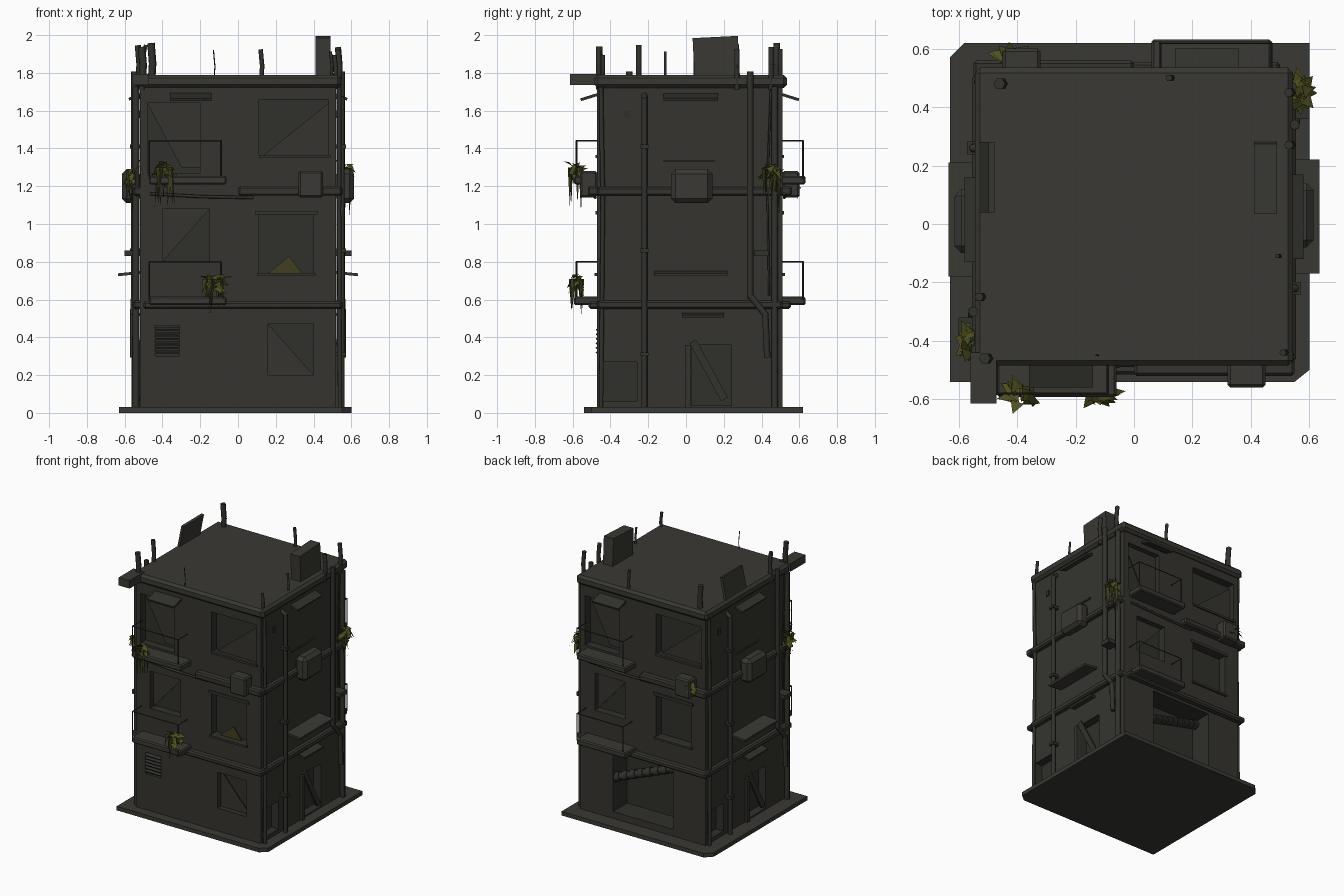
import bpy, bmesh, math, random
from mathutils import Vector, Matrix

random.seed(4)
cube = bpy.data.objects.get("Cube")
if cube:
    bpy.data.objects.remove(cube, do_unlink=True)


def material(name, *rgb):
    m = bpy.data.materials.new(name)
    m.use_nodes = True
    m.diffuse_color = (*rgb, 1)
    m.node_tree.nodes["Principled BSDF"].inputs["Base Color"].default_value = (*rgb, 1)
    return m


CONCRETE = material("concrete", .041, .04, .033)
WALL = material("sooty wall", .035, .034, .028)
DARK = material("dark recess", .029, .029, .024)
METAL = material("weathered metal", .031, .031, .026)
LEAF = material("olive leaves", .08, .08, .015)
STEM = material("dark olive stems", .05, .05, .015)
MID_Y = .02


def finish(name, bm, mat, twin):
    """Make an object; twin adds a copy turned half round the building's axis."""
    me = bpy.data.meshes.new(name)
    bmesh.ops.recalc_face_normals(bm, faces=bm.faces)
    bm.to_mesh(me)
    bm.free()
    me.materials.append(mat)
    ob = bpy.data.objects.new(name, me)
    bpy.context.collection.objects.link(ob)
    if twin:
        other = ob.copy()
        other.name = name + "_opposite"
        other.rotation_euler.z = math.pi
        other.location.y = 2 * MID_Y
        bpy.context.collection.objects.link(other)
    return ob


def box(name, x, y, z, mat=CONCRETE, twin=True, tilt=0, axis='X', bevel=0):
    bm = bmesh.new()
    mid = Vector([sum(r) / 2 for r in (x, y, z)])
    size = [r[1] - r[0] for r in (x, y, z)]
    bmesh.ops.create_cube(bm, size=1, matrix=Matrix.Translation(mid)
                          @ Matrix.Rotation(tilt, 4, axis) @ Matrix.Diagonal((*size, 1)))
    if bevel:
        bmesh.ops.bevel(bm, geom=bm.edges[:], offset=bevel, segments=1, affect='EDGES')
    return finish(name, bm, mat, twin)


def pipe(name, points, r, mat=METAL, twin=True, sides=8):
    bm = bmesh.new()
    pts = [Vector(p) for p in points]
    for a, b in zip(pts, pts[1:]):
        d = b - a
        bmesh.ops.create_cone(bm, cap_ends=True, segments=sides, radius1=r, radius2=r,
                              depth=d.length + r * .8, matrix=Matrix.Translation((a + b) / 2)
                              @ d.to_track_quat('Z', 'Y').to_matrix().to_4x4())
    ob = finish(name, bm, mat, twin)
    for p in ob.data.polygons:
        p.use_smooth = len(p.vertices) == 4 and sides > 4
    return ob


def plate(name, pts, mat=WALL, twin=True, offset=(0, .006, 0)):
    bm = bmesh.new()
    face = bm.faces.new([bm.verts.new(p) for p in pts])
    ext = bmesh.ops.extrude_face_region(bm, geom=[face])
    bmesh.ops.translate(bm, vec=offset,
                        verts=[v for v in ext["geom"] if isinstance(v, bmesh.types.BMVert)])
    return finish(name, bm, mat, twin)


def plant(name, centre, width, depth, drop, leaves=26, strands=12):
    """A spreading crown of leaves with darker strands hanging below it."""
    crown, tail = bmesh.new(), bmesh.new()
    c = Vector(centre)
    for i in range(leaves):
        a = random.uniform(0, math.tau)
        out = Vector((math.cos(a) * width, math.sin(a) * depth, 0))
        root = c + out * random.uniform(0, .4) + Vector((0, 0, random.uniform(-.03, .04)))
        tip = root + out * random.uniform(.4, .7) + Vector((0, 0, random.uniform(-.07, .02)))
        side = Vector((-math.sin(a), math.cos(a), .4)) * .024
        crown.faces.new([crown.verts.new(p) for p in (root - side, tip, root + side)])
    for i in range(strands):
        root = c + Vector((random.uniform(-.5, .5) * width, random.uniform(-.5, .5) * depth, .02))
        tip = root + Vector((random.uniform(-.02, .02), 0, -drop * random.uniform(.4, 1)))
        a = random.uniform(0, math.pi)
        side = Vector((math.cos(a), math.sin(a), 0)) * .013
        tail.faces.new([tail.verts.new(p) for p in (root - side, tip, root + side)])
    finish(name + "_leaves", crown, LEAF, False)
    finish(name + "_strands", tail, STEM, False)


# Ground slab with two clipped corners, main block and cornice
outline = [(-.63, -.54), (.55, -.54), (.6, -.5), (.6, .62), (-.58, .62), (-.63, .57)]
plate("ground_slab", [(x, y, 0) for x, y in outline], CONCRETE, False, (0, 0, .03))
body = box("main_block", (-.52, .52), (-.47, .51), (.02, 1.76), twin=False)
box("roof_cornice", (-.545, .545), (-.485, .535), (1.72, 1.79), twin=False, bevel=.018)

# Window and door recesses: (x or y range, z range)
front_openings = [((.11, .48), (1.36, 1.66)), ((-.48, -.2), (1.27, 1.64)),
                  ((-.4, -.15), (.8, 1.08)), ((.11, .4), (.74, 1.05))]
ground_openings = [((.16, .4), (.2, .47)), ((-.44, -.31), (.3, .46))]
side_openings = [((-.45, -.26), (.06, .27)), ((.03, .24), (.04, .36))]
for u, z in front_openings:
    box("front_cutter", u, (-.6, -.41), z)
for u, z in ground_openings:
    box("ground_cutter", u, (-.6, -.41), z, twin=False)
for u, z in side_openings:
    box("side_cutter", (.46, .7), u, z)
box("loading_bay_cutter", (-.25, .25), (.34, .6), (.08, .53), twin=False)
cutters = [o for o in bpy.data.objects if "_cutter" in o.name]
for ob in cutters:
    ob.hide_render = True
    mod = body.modifiers.new("opening", 'BOOLEAN')
    mod.operation = 'DIFFERENCE'
    mod.solver = 'EXACT'
    mod.object = ob
bpy.context.view_layer.update()
cut = bpy.data.meshes.new_from_object(body.evaluated_get(bpy.context.evaluated_depsgraph_get()))
body.modifiers.clear()
body.data = cut
cut.materials.clear()
cut.materials.append(WALL)
cut.materials.append(DARK)
for p in cut.polygons:
    x, y, z = p.center
    p.material_index = int(abs(x) < .515 and abs(y - MID_Y) < .485 and .03 < z < 1.75)
for ob in cutters:
    bpy.data.objects.remove(ob, do_unlink=True)

# Torn sheets and boards hanging inside the windows
plate("upper_window_sheet", [(.13, -.43, 1.36), (.48, -.43, 1.36), (.48, -.43, 1.64)])
plate("balcony_door_sheet", [(-.48, -.43, 1.64), (-.2, -.43, 1.64), (-.2, -.43, 1.3), (-.3, -.43, 1.3)])
plate("middle_window_sheet", [(-.4, -.43, .8), (-.15, -.43, 1.08), (-.4, -.43, 1.08)])
plate("ground_window_sheet", [(.16, -.43, .2), (.4, -.43, .2), (.16, -.43, .47)], twin=False)
plate("window_moss", [(.16, -.44, .74), (.34, -.44, .74), (.27, -.44, .83)], STEM, False)
for i in range(6):
    z = .32 + i * .024
    box("vent_slat", (-.44, -.31), (-.478, -.45), (z, z + .008), METAL, False, .4)
box("window_sill", (.1, .41), (-.485, -.46), (.725, .74), WALL)
box("upper_sill", (.11, .49), (-.48, -.46), (1.35, 1.365), WALL)
box("window_lintel", (.09, .42), (-.48, -.46), (1.05, 1.07), WALL)

# Belt ledges between the storeys
for z in (.55, 1.15):
    box("side_ledge", (.51, .555), (-.47, .51), (z, z + .045), WALL, bevel=.01)
box("lower_front_ledge", (-.5, .55), (-.515, -.46), (.55, .59), WALL, bevel=.01)
box("upper_front_ledge", (0, .55), (-.52, -.46), (1.15, 1.2), WALL, bevel=.01)
pipe("front_conduit", [(-.46, -.48, 1.16), (-.2, -.485, 1.145), (.08, -.48, 1.14)], .008)

# Balconies with thin rails
for z in (.57, 1.21):
    box("balcony_floor", (-.47, -.06), (-.592, -.46), (z, z + .045), bevel=.008)
    top = z + .23
    pipe("balcony_rail", [(-.47, -.47, top), (-.47, -.58, top), (-.09, -.58, top), (-.09, -.47, top)],
         .004, sides=4)
    for x in (-.47, -.09):
        pipe("rail_post", [(x, -.58, z + .03), (x, -.58, top)], .005, sides=4)

# Wall-mounted cooling units, awnings and slats
box("front_cooling_unit", (.32, .45), (-.56, -.47), (1.14, 1.28), bevel=.01)
box("side_cooling_unit", (.52, .615), (-.08, .14), (1.11, 1.29), bevel=.025)
box("side_awning", (.51, .635), (-.17, .22), (.73, .745), tilt=.1, axis='Y')
box("side_roof_slat", (.51, .58), (-.12, .17), (1.665, 1.68), METAL, tilt=.35, axis='Y')
box("front_roof_slat", (-.36, -.14), (-.56, -.46), (1.665, 1.68), METAL, tilt=.3)
box("side_trim", (.515, .53), (-.12, .15), (1.33, 1.34), WALL)
box("door_canopy", (.51, .57), (-.02, .2), (.51, .525), METAL, tilt=.2, axis='Y')
box("side_vent", (.515, .527), (-.33, -.3), (1.56, 1.6), DARK)
box("door_jamb", (.515, .54), (-.005, .025), (.03, .36), WALL)
box("leaning_board", (.515, .53), (.1, .14), (.05, .4), METAL, tilt=.5)

# Pipes running down the walls
pipe("long_drainpipe", [(.52, -.22, 1.68), (.55, -.22, 1.66), (.55, -.22, .03)], .015)
pipe("bent_drainpipe", [(.55, .34, 1.8), (.55, .34, .62), (.555, .42, .52), (.555, .43, .3)], .017)
pipe("corner_cable", [(.535, -.45, 1.72), (.535, -.44, 1.1), (.54, -.45, .03)], .012)
pipe("thin_cable", [(.53, .45, 1.72), (.53, .43, 1.2), (.53, .44, .62)], .006, sides=5)
for z in (.3, .85, 1.4):
    box("pipe_clamp", (.51, .572), (-.242, -.198), (z, z + .02), METAL)
box("wall_bracket", (.52, .6), (.36, .44), (.83, .86), METAL)
pipe("corner_post", [(.54, .47, .03), (.54, .47, 1.72)], .018)

# Ribbed duct sloping into the loading bay at the back
start, end = Vector((.24, .47, .33)), Vector((-.22, .38, .49))
pipe("sloping_duct", [start, end], .028, twin=False)
for i in range(9):
    p = start.lerp(end, i / 8)
    pipe("duct_rib", [p, p + (end - start) * .02], .035, twin=False)

# Roof: tank, panel, beam and posts
box("roof_tank", (.41, .49), (.04, .28), (1.78, 1.99), CONCRETE, False, .05)
box("roof_panel", (-.515, -.495), (.04, .28), (1.78, 1.95), CONCRETE, False, .2, 'Y')
box("roof_beam", (-.56, -.47), (-.615, -.44), (1.735, 1.795), twin=False)
posts = [(-.46, .48, 1.95, .02), (.12, .5, 1.92, .012), (-.51, -.46, 1.93, .02),
         (-.13, -.45, 1.92, .003), (.49, -.11, 1.91, .008), (.53, .45, 1.93, .016),
         (.51, -.44, 1.89, .012), (-.53, -.25, 1.94, .016), (.53, .27, 1.92, .016)]
for x, y, top, r in posts:
    pipe("roof_post", [(x, y, 1.72), (x + .008, y, (1.75 + top) / 2), (x, y, top)], r, twin=False, sides=6)

# Hanging plants
plant("upper_balcony_plant", (-.39, -.585, 1.28), .08, .07, .22)
plant("lower_balcony_plant", (-.13, -.58, .69), .1, .06, .2)
plant("right_corner_plant", (.57, .45, 1.27), .06, .09, .26)
plant("left_corner_plant", (-.56, -.4, 1.26), .06, .09, .26)
plant("back_ledge_plant", (-.42, .57, 1.22), .09, .06, .08, 20, 6)
